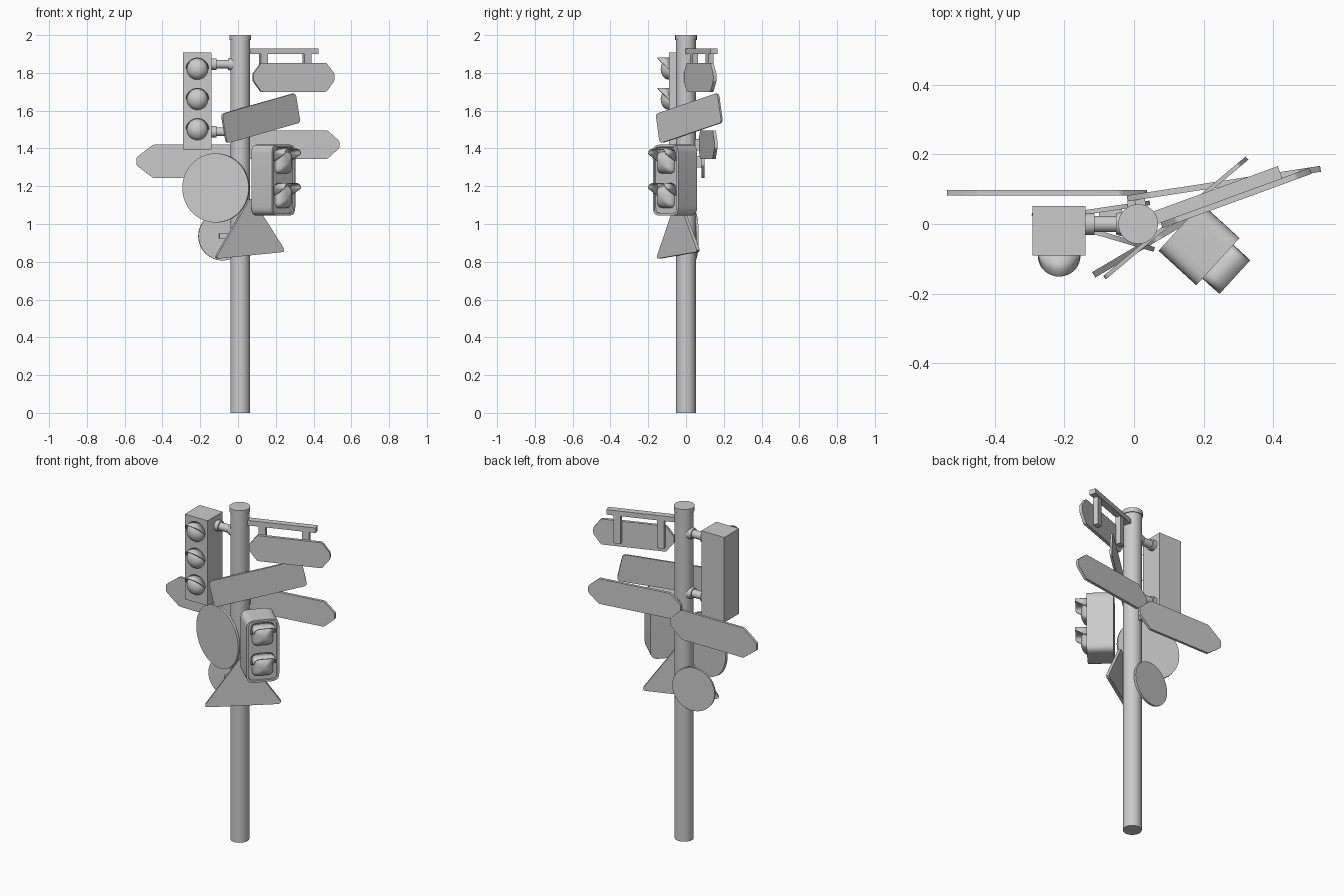
import bpy, bmesh
from math import sin, cos, pi, radians, copysign
from mathutils import Vector, Matrix

if "Cube" in bpy.data.objects:
    bpy.data.objects.remove(bpy.data.objects["Cube"])

PX, PY = 0.012, 0.0   # pole axis; parts are placed in frames turned about it


def finish(name, bm, angle=0, smooth=True):
    bmesh.ops.recalc_face_normals(bm, faces=bm.faces)
    me = bpy.data.meshes.new(name)
    bm.to_mesh(me)
    bm.free()
    ob = bpy.data.objects.new(name, me)
    bpy.context.collection.objects.link(ob)
    ob.location = (PX, PY, 0)
    ob.rotation_euler = (0, 0, radians(angle))
    if smooth:
        bpy.ops.object.select_all(action='DESELECT')
        ob.select_set(True)
        bpy.context.view_layer.objects.active = ob
        bpy.ops.object.shade_smooth_by_angle(angle=radians(35))
    return ob


def rounded(pts, r, n=5):
    """Round the corners of a polygon with small curves."""
    out = []
    for i, p in enumerate(pts):
        p = Vector(p)
        a = (Vector(pts[i - 1]) - p).normalized() * r + p
        b = (Vector(pts[(i + 1) % len(pts)]) - p).normalized() * r + p
        for k in range(n + 1):
            t = k / n
            out.append(a * (1 - t) ** 2 + p * 2 * t * (1 - t) + b * t * t)
    return out


def plate(name, pts, v0, v1, angle=0, inset=0):
    """Extrude a (u, z) outline from front depth v0 to back depth v1."""
    bm = bmesh.new()
    front = bm.faces.new([bm.verts.new((p[0], v0, p[1])) for p in pts])
    back = bmesh.ops.extrude_face_region(bm, geom=[front], use_keep_orig=True)
    bmesh.ops.translate(bm, vec=(0, v1 - v0, 0),
                        verts=[e for e in back['geom'] if isinstance(e, bmesh.types.BMVert)])
    if inset:
        bmesh.ops.recalc_face_normals(bm, faces=bm.faces)
        bmesh.ops.inset_region(bm, faces=[front], thickness=inset, depth=0)
        bmesh.ops.inset_region(bm, faces=[front], thickness=0.002, depth=-0.008)
    return finish(name, bm, angle)


def rect(u0, u1, z0, z1):
    return [(u0, z0), (u1, z0), (u1, z1), (u0, z1)]


def disc(u, z, r, n=64):
    return [(u + r * cos(2 * pi * i / n), z + r * sin(2 * pi * i / n)) for i in range(n)]


def arrow(u0, u1, z0, z1, tip0, tip1):
    m, h = (z0 + z1) / 2, (z1 - z0) * 0.12
    return rounded([(u0, m - h), (u0 + tip0, z0), (u1 - tip1, z0), (u1, m - h),
                    (u1, m + h), (u1 - tip1, z1), (u0 + tip0, z1), (u0, m + h)], 0.008, 3)


def cylinder(name, r, a, b, r2=None, n=48):
    a, b = Vector(a), Vector(b)
    d = b - a
    bm = bmesh.new()
    m = Matrix.Translation((a + b) / 2) @ d.to_track_quat('Z', 'Y').to_matrix().to_4x4()
    bmesh.ops.create_cone(bm, cap_ends=True, segments=n, radius1=r,
                          radius2=r if r2 is None else r2, depth=d.length, matrix=m)
    return finish(name, bm)


def super_pt(a, r, n):
    c, s = cos(a), sin(a)
    return (r * copysign(abs(c) ** (2 / n), c), r * copysign(abs(s) ** (2 / n), s))


def lens(name, u, v, z, r, bulge, n, angle):
    """Domed lens: round for n=2, pillow-square for larger n."""
    bm = bmesh.new()
    rings = []
    for j in range(8):
        t = j / 8 * pi / 2
        rings.append([bm.verts.new((u + x * cos(t), v - bulge * sin(t), z + y * cos(t)))
                      for x, y in (super_pt(2 * pi * i / 40, r, n) for i in range(40))])
    top = bm.verts.new((u, v - bulge, z))
    for j in range(7):
        for i in range(40):
            k = (i + 1) % 40
            bm.faces.new((rings[j][i], rings[j][k], rings[j + 1][k], rings[j + 1][i]))
    for i in range(40):
        bm.faces.new((rings[7][i], rings[7][(i + 1) % 40], top))
    return finish(name, bm, angle)


def visor(name, u, v, z, r, reach, n, angle, steep):
    """Hood over the top half of a lens, cut back towards the sides."""
    bm = bmesh.new()
    prev = None
    for i in range(33):
        x, y = super_pt(pi * i / 32, r, n)
        d = 0.004 + (reach - 0.004) * min(1, max(0, y) / r * steep)
        pair = (bm.verts.new((u + x, v + 0.002, z + y)), bm.verts.new((u + x, v - d, z + y)))
        if prev:
            bm.faces.new((prev[0], pair[0], pair[1], prev[1]))
        prev = pair
    ob = finish(name, bm, angle)
    m = ob.modifiers.new("wall", 'SOLIDIFY')
    m.thickness, m.offset = 0.006, 0
    return ob


# pole and cap
cylinder("pole", 0.052, (0, 0, 0), (0, 0, 1.98))
cylinder("pole_cap", 0.057, (0, 0, 1.973), (0, 0, 2.0))

# three-lamp signal with two pipe arms
cx = -0.215 - PX
plate("signal_housing", rect(cx - 0.076, cx + 0.076, 1.395, 1.907), -0.09, 0.052)
for i, z in enumerate((1.82, 1.66, 1.5)):
    lens(f"signal_lens_{i}", cx, -0.089, z, 0.056, 0.045, 2, 0)
    visor(f"signal_visor_{i}", cx, -0.089, z, 0.058, 0.062, 2, 0, 1)
for i, z in enumerate((1.846, 1.488)):
    cylinder(f"arm_flange_{i}", 0.031, (cx + 0.07, 0, z), (-0.126, 0, z), n=32)
    cylinder(f"arm_pipe_{i}", 0.023, (-0.13, 0, z), (-0.04, 0, z), n=32)
    cylinder(f"arm_pole_mount_{i}", 0.03, (-0.064, 0, z), (-0.03, 0, z), 0.04, n=32)

# hanging street sign on a bracket
plate("hanging_bar", rect(0.03, 0.434, 1.9, 1.93), -0.019, 0.019, 20)
for i, u in enumerate((0.13, 0.375)):
    plate(f"hanger_{i}", rect(u - 0.02, u + 0.02, 1.73, 1.905), -0.018, 0.012, 20)
plate("hanging_sign", arrow(0.062, 0.518, 1.7, 1.853, 0.045, 0.045), -0.035, -0.017, 20)

# two direction signs behind the pole, with clamps
plate("direction_sign_right", arrow(-0.02, 0.542, 1.345, 1.496, 0.065, 0.065), 0.069, 0.086, 8.7)
plate("direction_sign_left", arrow(-0.549, 0.025, 1.243, 1.42, 0.088, 0.075), 0.082, 0.097, 0)
plate("clamp_right", rect(0.0, 0.03, 1.39, 1.45), 0.03, 0.072, 8.7)
plate("clamp_left", rect(-0.03, 0.0, 1.3, 1.36), 0.03, 0.085, 0)

# tilted rectangular sign
t = radians(12.3)
box = [(0.094 + a * cos(t) - b * sin(t), 1.56 + a * sin(t) + b * cos(t))
       for a, b in rounded(rect(-0.26, 0.26, -0.08, 0.08), 0.022)]
plate("tilted_sign", box, -0.062, -0.05, 40)

# round signs
plate("large_round_sign", disc(-0.118, 1.191, 0.183), -0.064, -0.05, -16.5)
plate("small_round_sign", disc(-0.087, 0.936, 0.129), 0.049, 0.062, 8.4)
plate("small_sign_bracket", rect(-0.107, -0.04, 0.922, 0.95), 0.02, 0.05, 8.4)

# triangular sign
plate("triangle_sign", rounded([(-0.195, 0.815), (0.24, 0.853), (0.026, 1.145)], 0.03),
      -0.07, -0.052, 30.5)

# two-lamp pedestrian signal
A = 47.5
plate("crossing_housing", rounded(rect(-0.017, 0.167, 1.045, 1.42), 0.045), -0.242, -0.095, A, 0.012)
for i, z in enumerate((1.325, 1.143)):
    lens(f"crossing_lens_{i}", 0.075, -0.233, z, 0.058, 0.045, 5, A)
    visor(f"crossing_visor_{i}", 0.075, -0.233, z + 0.008, 0.063, 0.075, 5, A, 1.7)
